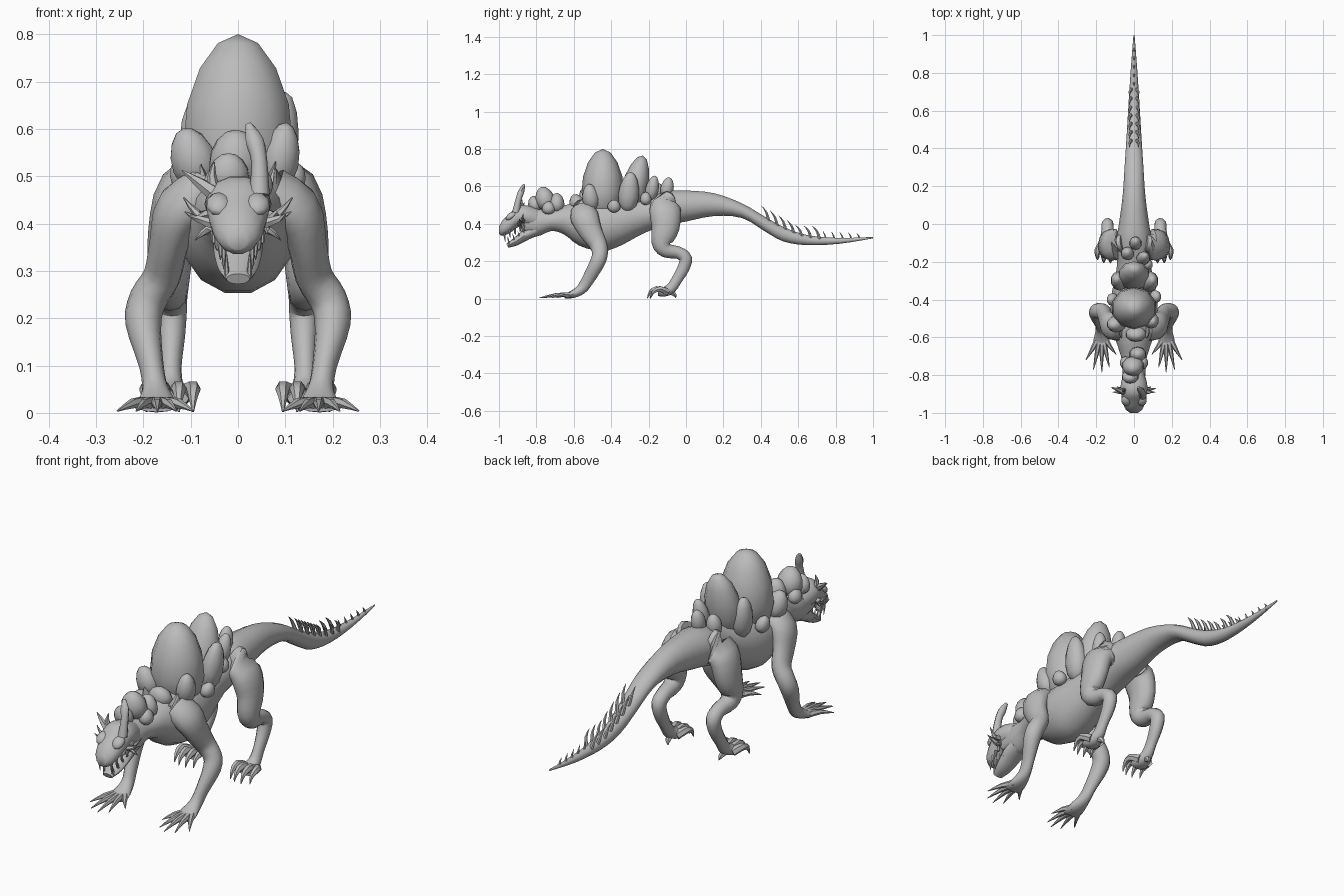
import bpy, bmesh, math
from mathutils import Vector, Matrix

if "Cube" in bpy.data.objects:
    bpy.data.objects.remove(bpy.data.objects["Cube"])

grey = bpy.data.materials.new("stone_grey")
grey.use_nodes = True
grey.diffuse_color = (0.5, 0.5, 0.5, 1)
grey.node_tree.nodes["Principled BSDF"].inputs["Base Color"].default_value = (0.5, 0.5, 0.5, 1)


def finish(name, bm, angle=50):
    """Turn a bmesh into a smooth shaded object."""
    bmesh.ops.recalc_face_normals(bm, faces=bm.faces)
    mesh = bpy.data.meshes.new(name)
    bm.to_mesh(mesh)
    bm.free()
    mesh.materials.append(grey)
    obj = bpy.data.objects.new(name, mesh)
    bpy.context.collection.objects.link(obj)
    bpy.ops.object.select_all(action="DESELECT")
    obj.select_set(True)
    bpy.context.view_layer.objects.active = obj
    bpy.ops.object.shade_smooth_by_angle(angle=math.radians(angle))
    return obj


def spline(rings, steps):
    """Catmull-Rom interpolation of ring rows."""
    out = []
    last = len(rings) - 1
    for i in range(last):
        a, b, c, d = (rings[max(0, min(last, i + k))] for k in (-1, 0, 1, 2))
        for s in range(steps):
            t = s / steps
            out.append([q + t / 2 * (r - p + t * (2 * p - 5 * q + 4 * r - w + t * (3 * (q - r) + w - p)))
                        for p, q, r, w in zip(a, b, c, d)])
    out.append(list(rings[-1]))
    return out


def tube(name, rings, sides=12, steps=3, upright=False, side=1):
    """Loft through rows of x, y, z, side radius, other radius."""
    rows = spline(rings, steps)
    centres = [Vector((side * r[0], r[1], r[2])) for r in rows]
    bm = bmesh.new()
    loops = []
    for i, row in enumerate(rows):
        along = (centres[min(i + 1, len(rows) - 1)] - centres[max(i - 1, 0)]).normalized()
        if upright:
            along = Vector((0, 1, 0))
        across = Vector((1, 0, 0))
        if abs(along.x) > 0.9:
            across = Vector((0, 1, 0))
        across = (across - along * across.dot(along)).normalized()
        other = along.cross(across)
        loops.append([])
        for k in range(sides):
            a = math.tau * k / sides
            p = centres[i] + across * math.cos(a) * max(row[3], 0.001) + other * math.sin(a) * max(row[4], 0.001)
            loops[-1].append(bm.verts.new((p.x, p.y, max(p.z, 0))))
    for low, high in zip(loops, loops[1:]):
        for k in range(sides):
            n = (k + 1) % sides
            bm.faces.new((low[k], low[n], high[n], high[k]))
    bm.faces.new(loops[0])
    bm.faces.new(loops[-1])
    return finish(name, bm)


def spike(name, points, radius, side=1, sides=6):
    """A curved spike that thins to a point."""
    n = len(points) - 1
    rows = [(*p, radius * (1 - 0.9 * (i / n) ** 1.5), radius * (1 - 0.9 * (i / n) ** 1.5))
            for i, p in enumerate(points)]
    return tube(name, rows, sides, 2, side=side)


def profile_loft(name, profile):
    """Loft of upright sections given as y, top, bottom, half width."""
    return tube(name, [(0, y, (t + b) / 2, w, (t - b) / 2) for y, t, b, w in profile],
                14, 3, upright=True)


def boulder(name, x, y, low, high, rx, ry, pitch=0, roll=0):
    """An egg-shaped rock, narrower at the top."""
    bm = bmesh.new()
    bmesh.ops.create_uvsphere(bm, u_segments=10, v_segments=7, radius=1)
    for v in bm.verts:
        taper = 1 - 0.16 * v.co.z
        v.co.x *= taper
        v.co.y *= taper
    place = (Matrix.Translation((x, y, (low + high) / 2))
             @ Matrix.Rotation(math.radians(pitch), 4, "X")
             @ Matrix.Rotation(math.radians(roll), 4, "Y")
             @ Matrix.Diagonal((rx, ry, (high - low) / 2, 1)))
    bmesh.ops.transform(bm, matrix=place, verts=bm.verts)
    return finish(name, bm, 60)


# Neck, torso and tail
profile_loft("body", [
    (-.88, .46, .35, .05), (-.8, .48, .33, .06), (-.72, .475, .36, .065),
    (-.65, .5, .34, .085), (-.57, .52, .28, .11), (-.45, .53, .25, .125),
    (-.35, .53, .28, .115), (-.22, .54, .35, .09), (-.1, .575, .39, .095),
    (0, .58, .41, .08), (.15, .565, .44, .06), (.3, .51, .43, .05),
    (.42, .44, .36, .042), (.52, .385, .305, .036), (.65, .34, .285, .028),
    (.82, .325, .293, .017), (1, .33, .322, .003)])

# Head with open jaw
profile_loft("upper_head", [
    (-1, .385, .345, .02), (-.98, .42, .335, .045), (-.94, .46, .35, .06),
    (-.9, .495, .38, .068), (-.85, .5, .38, .07), (-.79, .48, .37, .055)])
tube("lower_jaw", [(0, -.8, .37, .05, .035), (0, -.85, .345, .052, .03),
                   (0, -.91, .305, .042, .022), (0, -.955, .283, .025, .012)])

# Legs, feet, ears and teeth, mirrored
front_leg = [
    (.05, -.55, .47, .06, .07), (.12, -.54, .43, .055, .075), (.145, -.51, .36, .042, .062),
    (.16, -.47, .29, .04, .048), (.19, -.46, .24, .04, .042), (.2, -.475, .19, .038, .04),
    (.183, -.525, .1, .026, .033), (.175, -.56, .05, .028, .028),
    (.172, -.61, .022, .042, .02), (.172, -.65, .014, .045, .012)]
hind_leg = [
    (.05, -.1, .5, .05, .08), (.115, -.11, .47, .055, .085), (.14, -.11, .38, .05, .075),
    (.145, -.13, .3, .045, .055), (.145, -.105, .258, .04, .04), (.14, -.04, .245, .033, .033),
    (.14, -.002, .215, .032, .034), (.14, -.015, .16, .028, .032), (.142, -.05, .1, .023, .028),
    (.142, -.08, .055, .027, .028), (.142, -.12, .035, .04, .025), (.142, -.15, .03, .038, .016)]
finger_tips = [(.255, -.72), (.215, -.77), (.17, -.785), (.13, -.76), (.095, -.69)]

for label, s in (("left", 1), ("right", -1)):
    tube(label + "_front_leg", front_leg, side=s)
    tube(label + "_hind_leg", hind_leg, side=s)
    for x, y in finger_tips:
        mid = .172 + (x - .172) * .6
        spike(label + "_finger", [(.172 + (x - .172) * .25, -.61, .02),
                                  (mid, (y - .61) / 2, .02), (x, y, .004)], .016, s)
    for x in (.095, .125, .16, .193):
        base = .142 + (x - .142) * .5
        reach = -.215 + abs(x - .142) * .5
        spike(label + "_talon", [(base, -.1, .035), (x, reach + .05, .052),
                                 (x, reach + .015, .035), (x, reach, .002)], .02, s)
    spike(label + "_heel_claw", [(.14, -.08, .035), (.135, -.06, .02), (.13, -.055, .004)], .016, s)
    # Ear spines
    spike(label + "_ear_upper", [(.055, -.87, .42), (.085, -.875, .42), (.115, -.87, .455)], .014, s)
    spike(label + "_ear_middle", [(.055, -.89, .4), (.085, -.89, .41), (.113, -.89, .425)], .012, s)
    spike(label + "_ear_lower", [(.055, -.87, .39), (.075, -.87, .38), (.09, -.86, .365)], .01, s)
    boulder(label + "_brow", s * .04, -.935, .425, .46, .028, .035, 35)
    # Fangs above and below
    for i in range(4):
        y = -.97 + i * .028
        x = .03 + i * .007
        spike("upper_tooth", [(x, y, .36 + i * .008), (x, y, .33 + i * .01),
                              (x, y + .004, .303 + i * .02)], .007, s)
        spike("lower_tooth", [(x * .8, y + .025, .285 + i * .014), (x * .8, y + .02, .315 + i * .012),
                              (x * .8, y + .015, .335 + i * .012)], .006, s)

# Crown horns, uneven
tube("tall_horn", [(.045, -.91, .46, .022, .02), (.045, -.895, .53, .017, .016),
                   (.035, -.88, .575, .019, .016), (.022, -.865, .61, .007, .006)], 8)
spike("side_horn", [(-.045, -.89, .46), (-.08, -.88, .485), (-.118, -.865, .512)], .018)
spike("short_horn", [(-.05, -.88, .47), (-.055, -.88, .5), (-.05, -.875, .53)], .014)

# Rocks on the back
boulder("great_rock", 0, -.445, .42, .8, .12, .112)
boulder("rear_rock", 0, -.27, .45, .77, .085, .07, -14)
boulder("left_tall_rock", .085, -.305, .46, .68, .045, .055, -6, 8)
boulder("right_tall_rock", -.08, -.3, .46, .66, .045, .05, -6, -8)
boulder("left_shoulder_rock", .09, -.51, .47, .615, .042, .045, 8, 10)
boulder("right_shoulder_rock", -.095, -.53, .47, .605, .05, .045, 8, -18)
boulder("front_rock", .01, -.585, .47, .56, .055, .04, 20)
boulder("left_low_rock", .115, -.385, .46, .53, .03, .035, 0, 20)
boulder("right_low_rock", -.115, -.4, .46, .54, .03, .035, 0, -20)
boulder("left_hip_rock", .05, -.18, .52, .66, .035, .035, -12, 8)
boulder("right_hip_rock", -.035, -.155, .52, .62, .035, .035, -10)
boulder("last_rock", .008, -.1, .54, .65, .032, .035, -12)
boulder("left_hip_pebble", .07, -.215, .5, .57, .03, .03)

# Rocks on the neck
boulder("neck_rock", -.005, -.755, .47, .6, .058, .052, 15)
boulder("neck_rear_rock", .02, -.69, .46, .565, .045, .04)
boulder("neck_front_rock", -.02, -.81, .46, .55, .045, .035, 15)
for s in (1, -1):
    boulder("neck_pebble", s * .045, -.735, .45, .52, .03, .035)

# Paired tail spines leaning forward, then a single row
for i in range(7):
    y = .435 + i * .045
    base = .425 - .09 * min(1, i / 4)
    height = .07 - .003 * i
    for s in (1, -1):
        spike("tail_spine", [(.012, y + .01, base - .02), (.022, y - .005, base + height * .5),
                             (.024, y - .03, base + height)], .01, s)
for i in range(5):
    y = .75 + i * .045
    spike("tail_tip_spine", [(0, y, .31), (0, y - .006, .335), (0, y - .018, .362 - i * .003)], .007)
